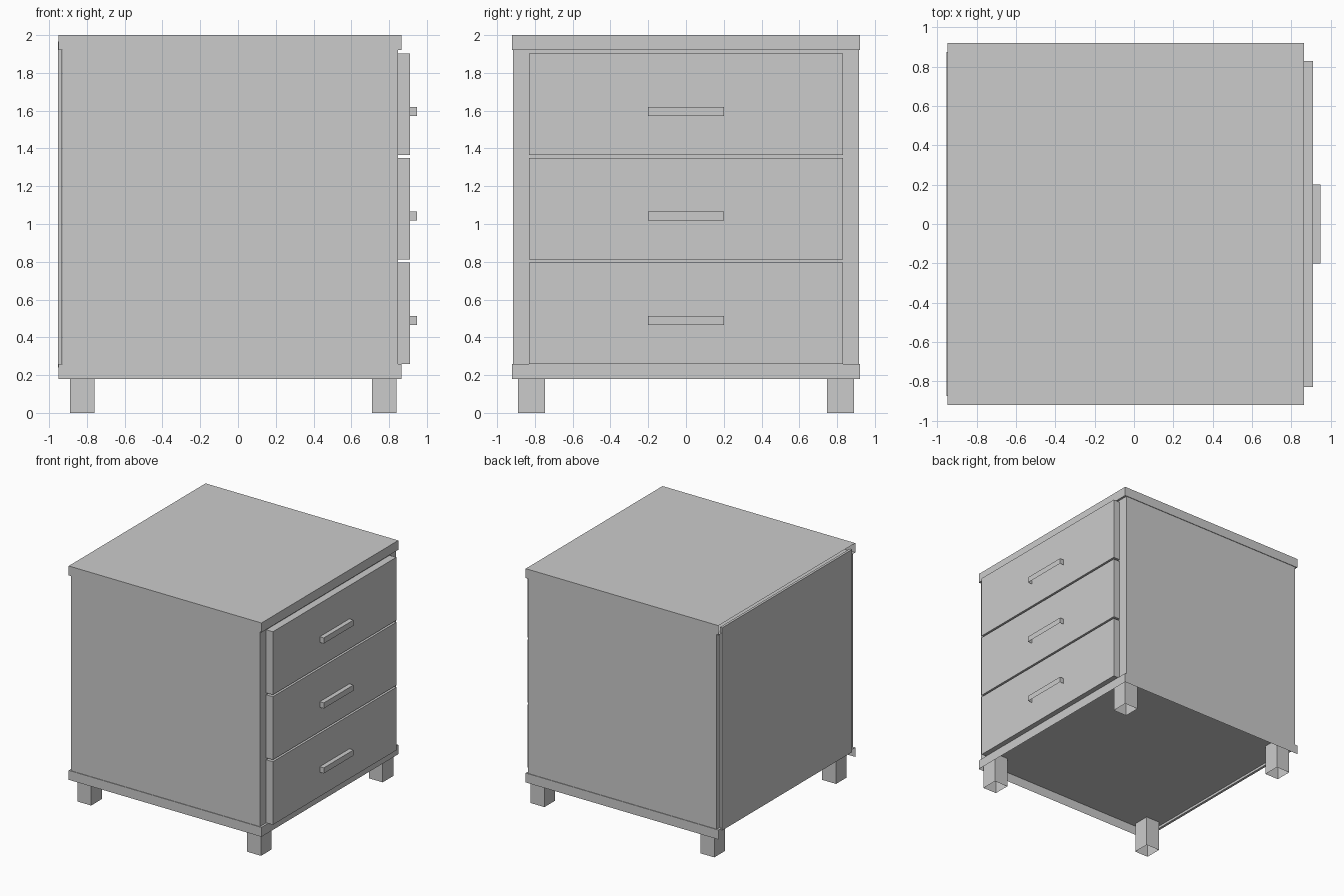
import bpy, bmesh
from mathutils import Vector

cube = bpy.data.objects.get("Cube")
if cube:
    bpy.data.objects.remove(cube, do_unlink=True)

grey = bpy.data.materials.new("plain grey")
grey.use_nodes = True
colour = (0.6, 0.6, 0.6, 1)
grey.diffuse_color = colour
grey.node_tree.nodes["Principled BSDF"].inputs["Base Color"].default_value = colour

DIRECTIONS = {"back": Vector((-1, 0, 0)), "bottom": Vector((0, 0, -1)), "top": Vector((0, 0, 1))}


def box(name, x, y, z, open_sides=()):
    """Box spanning the given ranges, with the named sides left open."""
    bm = bmesh.new()
    bmesh.ops.create_cube(bm, size=1)
    for v in bm.verts:
        v.co = [r[0] + (c + 0.5) * (r[1] - r[0]) for c, r in zip(v.co, (x, y, z))]
    bm.normal_update()
    gone = [f for f in bm.faces
            if any(f.normal.dot(DIRECTIONS[s]) > 0.9 for s in open_sides)]
    bmesh.ops.delete(bm, geom=gone, context="FACES")
    mesh = bpy.data.meshes.new(name)
    bm.to_mesh(mesh)
    bm.free()
    mesh.materials.append(grey)
    obj = bpy.data.objects.new(name, mesh)
    bpy.context.collection.objects.link(obj)
    return obj


# Carcass: top and base are shells left open at the back
HALF = 0.92
box("top_board", (-0.95, 0.865), (-HALF, HALF), (1.92, 2.0), ["back"])
box("base_board", (-0.95, 0.865), (-HALF, HALF), (0.18, 0.26), ["back", "bottom"])
box("carcass", (-0.93, 0.847), (-0.915, 0.915), (0.26, 1.92), ["top", "bottom"])
box("back_panel", (-0.953, -0.932), (-0.875, 0.875), (0.24, 1.965))

# Three drawers, each with a bar handle
for i, place in enumerate(("lower", "middle", "upper")):
    z = 0.26 + i * 0.553
    box(f"{place}_drawer", (0.847, 0.91), (-0.83, 0.83), (z, z + 0.537))
    box(f"{place}_handle", (0.91, 0.948), (-0.2, 0.2), (z + 0.206, z + 0.254),
        ["back", "bottom"])

# Hollow square legs at the corners
for end, x in (("drawer", (0.71, 0.84)), ("back", (-0.89, -0.76))):
    for side, y in (("near", (-0.89, -0.747)), ("far", (0.747, 0.89))):
        box(f"{end}_{side}_leg", x, y, (0, 0.26), ["top", "bottom"])
